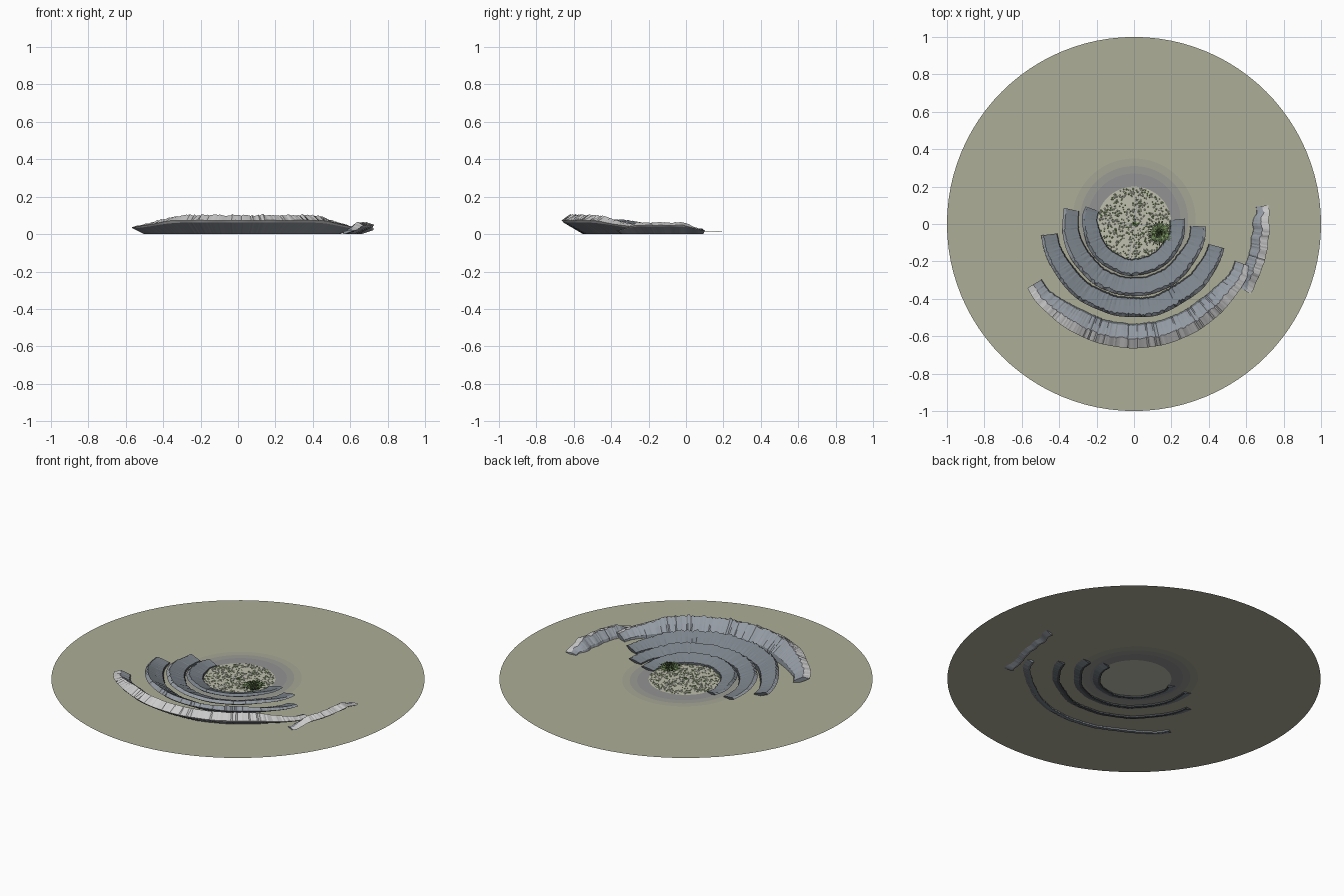
import bpy, bmesh, math, random
from mathutils import Vector, noise

if "Cube" in bpy.data.objects:
    bpy.data.objects.remove(bpy.data.objects["Cube"])

random.seed(7)
FLOOR = 0.012


def material(name, rgb):
    m = bpy.data.materials.new(name)
    m.diffuse_color = (*rgb, 1)
    m.use_nodes = True
    m.node_tree.nodes["Principled BSDF"].inputs["Base Color"].default_value = m.diffuse_color
    return m


SAND = material("sand", (0.42, 0.42, 0.31))
SAND2 = material("sand_mid", (0.38, 0.38, 0.30))
SAND3 = material("sand_shade", (0.33, 0.33, 0.30))
SAND4 = material("sand_dark", (0.29, 0.29, 0.29))
PALE = material("pale_soil", (0.52, 0.53, 0.42))
DARK = material("dark_rock", (0.07, 0.08, 0.09))
SLATE = material("slate_rock", (0.20, 0.23, 0.26))
GREY = material("grey_rock", (0.30, 0.33, 0.37))
LIGHT = material("light_rock", (0.55, 0.56, 0.58))
GREEN = material("leaf_green", (0.22, 0.36, 0.13))
OLIVE = material("bush_green", (0.08, 0.12, 0.05))
WHITE = material("petal_white", (0.75, 0.75, 0.66))


def finish(name, bm, mats):
    me = bpy.data.meshes.new(name)
    bm.to_mesh(me)
    bm.free()
    for m in mats:
        me.materials.append(m)
    ob = bpy.data.objects.new(name, me)
    bpy.context.collection.objects.link(ob)
    return ob


def polar(r, a, z):
    return Vector((r * math.cos(a), r * math.sin(a), z))


# ground disc: concentric bands that darken towards the middle
def ground():
    bm = bmesh.new()
    n = 96
    radii = [0.2, 0.25, 0.29, 0.33, 1.0]
    rings = []
    for k, r in enumerate(radii):
        off = 0.02 if 0 < k < 4 else 0
        rings.append([bm.verts.new(polar(r, math.tau * i / n, FLOOR) + Vector((0, off, 0)))
                      for i in range(n)])
    bm.faces.new(rings[0]).material_index = 4
    for k in range(len(rings) - 1):
        for i in range(n):
            j = (i + 1) % n
            f = bm.faces.new((rings[k][i], rings[k + 1][i], rings[k + 1][j], rings[k][j]))
            f.material_index = 3 - k
    finish("ground_disc", bm, [SAND, SAND2, SAND3, SAND4, PALE])


# curved rock terrace: leaning profile swept around an arc with ragged crest
def terrace(name, r0, r1, h, a0, a1, crest, mats, seed, end_h=0.45, end_w=0.75):
    bm = bmesh.new()
    n = int(abs(a1 - a0) * (r0 + r1) / 2 / 57.3 / 0.008)
    rows = []
    for i in range(n + 1):
        t = i / n
        a = math.radians(a0 + (a1 - a0) * t)
        edge = min(1, 4 * min(t, 1 - t))
        edge = edge * edge * (3 - 2 * edge)
        hh = h * (end_h + (1 - end_h) * edge)
        w = (r1 - r0) * (end_w + (1 - end_w) * edge)
        rough = noise.noise(Vector((t * n * 0.35, seed, 0)))
        slow = noise.noise(Vector((t * 9, seed, 4)))
        jag = 0.08 * rough + random.uniform(-0.05, 0.05)
        out = r1 + 0.008 * slow
        base = out - w
        z = lambda f: FLOOR + (hh - FLOOR) * f
        prof = [(0.0 + 0.3 * jag, 0.0),
                (0.10 + 0.4 * jag, z(0.28)),
                (0.5 * crest + 0.05 + jag, z(0.62 + 0.3 * jag)),
                (crest + 0.8 * jag, z(0.95 + 0.9 * jag)),
                (1.0, z(0.66 + 0.1 * slow)),
                (0.92, z(0.52)),
                (0.14 + 0.3 * jag, 0.0)]
        rows.append([bm.verts.new(polar(base + w * p, a, max(0, q))) for p, q in prof])
    m = len(rows[0])
    cols = [0, 1, 1, 2, 2, 1, 0]
    for i in range(n):
        for k in range(m):
            l = (k + 1) % m
            f = bm.faces.new((rows[i][k], rows[i][l], rows[i + 1][l], rows[i + 1][k]))
            f.material_index = cols[k]
            if k == 2 and noise.noise(Vector((i * 0.3, seed, 9))) < 0.1:
                f.material_index = 1
    bm.faces.new(rows[0])
    bm.faces.new(rows[-1][::-1])
    bmesh.ops.recalc_face_normals(bm, faces=bm.faces)
    finish(name, bm, mats)


# scattered blooms and leaves on the centre patch
def meadow():
    bm = bmesh.new()
    for i in range(650):
        r, a = 0.195 * math.sqrt(random.random()), random.uniform(0, math.tau)
        c = polar(r, a, FLOOR + random.uniform(0.001, 0.003))
        s = random.uniform(0.003, 0.006)
        b = random.uniform(0, math.tau)
        top = bm.verts.new(c + Vector((0, 0, 0.003)))
        ring = [bm.verts.new(c + polar(s, b + math.tau * k / 5, 0)) for k in range(5)]
        for k in range(5):
            bm.faces.new((ring[k], ring[(k + 1) % 5], top)).material_index = i % 2
    finish("meadow_flowers", bm, [GREEN, WHITE])


# spray of pointed blades
def tuft(name, centre, radius, height, count, mats):
    bm = bmesh.new()
    for i in range(count):
        a = random.uniform(0, math.tau)
        lean = math.sqrt(random.random())
        root = centre + polar(radius * 0.35 * random.random(), a, 0)
        tip = centre + polar(radius * lean * random.uniform(0.7, 1.25), a,
                             height * (1.05 - 0.7 * lean))
        side = polar(0.004, a + math.pi / 2, 0)
        mid = root.lerp(tip, 0.5) + Vector((0, 0, height * 0.2))
        v = [bm.verts.new(p) for p in (root - side, root + side, mid + side, tip, mid - side)]
        bm.faces.new((v[0], v[1], v[2], v[4])).material_index = i % len(mats)
        bm.faces.new((v[4], v[2], v[3])).material_index = i % len(mats)
    finish(name, bm, mats)


# thin cracks running out of the centre
def cracks():
    bm = bmesh.new()
    for deg, length in ((81, 0.22), (172, 0.2), (262, 0.19), (352, 0.2)):
        a = math.radians(deg)
        side = polar(0.0015, a + math.pi / 2, 0)
        p = polar(0.01, a, FLOOR + 0.002)
        q = polar(length, a, FLOOR + 0.002)
        bm.faces.new([bm.verts.new(x) for x in (p - side, q - side, q + side, p + side)])
    finish("soil_cracks", bm, [GREY])


ground()
inner = [DARK, SLATE, GREY]
outer = [SLATE, GREY, LIGHT]
terrace("inner_terrace", 0.18, 0.275, 0.05, 160, 366, 0.85, [DARK, SLATE, SLATE], 1, 0.6, 0.9)
terrace("second_terrace", 0.28, 0.385, 0.058, 167, 358, 0.85, inner, 2, 0.55, 0.85)
terrace("third_terrace", 0.39, 0.50, 0.08, 187, 345, 0.85, inner, 3, 0.5, 0.85)
terrace("outer_terrace", 0.53, 0.665, 0.106, 211, 340, 0.62, outer, 4, 0.45, 0.7)
terrace("side_ridge", 0.63, 0.725, 0.065, -31, 8, 0.55, [GREY, GREY, LIGHT], 5, 0.35, 0.75)
meadow()
cracks()
tuft("bush", Vector((0.14, -0.05, FLOOR)), 0.065, 0.045, 350, [OLIVE, OLIVE, GREEN])
tuft("centre_sprout", Vector((0, 0, FLOOR)), 0.02, 0.008, 30, [OLIVE, GREEN])
